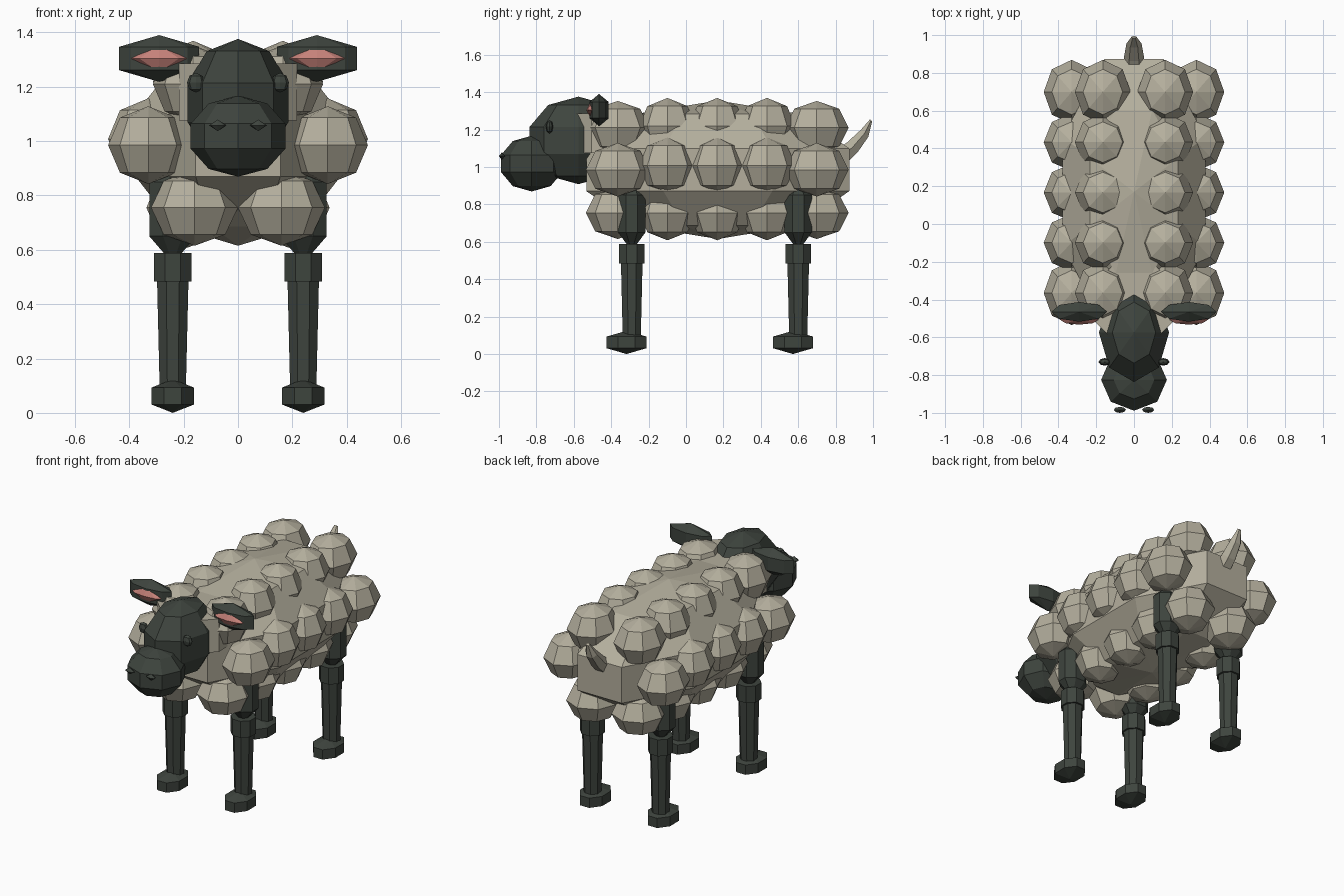
import bpy, bmesh, math
from mathutils import Matrix, Vector

if "Cube" in bpy.data.objects:
    bpy.data.objects.remove(bpy.data.objects["Cube"])


def material(name, rgb):
    m = bpy.data.materials.new(name)
    m.diffuse_color = (*rgb, 1)
    m.use_nodes = True
    m.node_tree.nodes["Principled BSDF"].inputs["Base Color"].default_value = m.diffuse_color
    return m


wool = material("wool", (0.46, 0.43, 0.34))
dark = material("dark_hide", (0.048, 0.058, 0.048))
pink = material("ear_pink", (0.56, 0.22, 0.19))


def finish(bm, name, mat):
    bmesh.ops.recalc_face_normals(bm, faces=bm.faces)
    me = bpy.data.meshes.new(name)
    bm.to_mesh(me)
    bm.free()
    me.materials.append(mat)
    ob = bpy.data.objects.new(name, me)
    bpy.context.scene.collection.objects.link(ob)
    return ob


def ball(name, loc, radii, mat, rings=4, flat_front=False):
    """Eight-sided faceted ball with its pole up."""
    bm = bmesh.new()
    turn = Matrix.Rotation(math.pi / 8 if flat_front else 0, 4, 'Z')
    m = Matrix.Translation(loc) @ Matrix.Diagonal((*radii, 1)) @ turn
    bmesh.ops.create_uvsphere(bm, u_segments=8, v_segments=rings, radius=1, matrix=m)
    return finish(bm, name, mat)


def prism(name, loc, low, high, height, mat):
    """Eight-sided tapered post; low and high are flat-to-flat half widths."""
    bm = bmesh.new()
    k = 1 / math.cos(math.pi / 8)
    m = Matrix.Translation(loc) @ Matrix.Rotation(math.pi / 8, 4, 'Z')
    bmesh.ops.create_cone(bm, cap_ends=True, segments=8, radius1=low * k,
                          radius2=high * k, depth=height, matrix=m)
    return finish(bm, name, mat)


# Woolly body and neck
ball("body", (0, 0.17, 0.985), (0.43, 0.8, 0.37), wool, 5, True)
prism("neck", (0, -0.415, 1.18), 0.218, 0.218, 0.21, wool)

# Fleece puffs: three rows down each side
for side in (-1, 1):
    for i in range(5):
        y = -0.365 + i * 0.266
        end = i in (0, 4)
        ry = 0.17 if end else 0.152
        lift = 0 if end else 0.015
        rz = 0.143 if end else 0.15
        ball("top_puff", (side * 0.165, y, 1.21 + lift * 0.6), (0.148, ry, rz), wool)
        ball("side_puff", (side * 0.33, y, 0.985 + lift * 1.5), (0.148, ry, rz), wool)
        ball("belly_puff", (side * (0.16 if end else 0.185), y, 0.755),
             (0.16 if end else 0.152, ry, rz - 0.003), wool)

# Legs
for side in (-1, 1):
    for y in (-0.29, 0.6):
        x = side * 0.24
        ball("thigh", (x, y, 0.75), (0.108, 0.091, 0.2), dark, 3, True)
        prism("knee", (x, y, 0.536), 0.069, 0.069, 0.105, dark)
        prism("shank", (x, y, 0.33), 0.048, 0.06, 0.5, dark)
        ball("hoof", (x, y - 0.028, 0.062), (0.098, 0.134, 0.062), dark, 3, True)

# Head
ball("head", (0, -0.575, 1.142), (0.195, 0.275, 0.234), dark, 5)
ball("muzzle", (0, -0.825, 1.018), (0.183, 0.172, 0.149), dark, 5)
for side in (-1, 1):
    ball("eye", (side * 0.155, -0.73, 1.215), (0.033, 0.02, 0.036), dark, 4)
    ball("nostril", (side * 0.075, -0.984, 1.058), (0.032, 0.016, 0.021), dark, 2)
    ball("ear", (side * 0.29, -0.465, 1.304), (0.17, 0.06, 0.086), dark, 3)
    ball("inner_ear", (side * 0.29, -0.506, 1.304), (0.103, 0.027, 0.051), pink, 2)

# Tail: bent six-sided tube narrowing to the tip
bm = bmesh.new()
path = [(0.80, 1.03, 0.06, 0.055), (0.89, 1.105, 0.052, 0.045),
        (0.955, 1.18, 0.04, 0.032), (0.99, 1.25, 0.014, 0.009)]
loops = []
for y, z, w, h in path:
    loops.append([bm.verts.new((w * math.cos(a), y - 0.7 * h * math.sin(a),
                                z + 0.7 * h * math.sin(a)))
                  for a in (j * math.pi / 3 for j in range(6))])
for a, b in zip(loops, loops[1:]):
    for j in range(6):
        k = (j + 1) % 6
        bm.faces.new((a[j], a[k], b[k], b[j]))
bm.faces.new(loops[0])
bm.faces.new(loops[-1])
finish(bm, "tail", wool)
